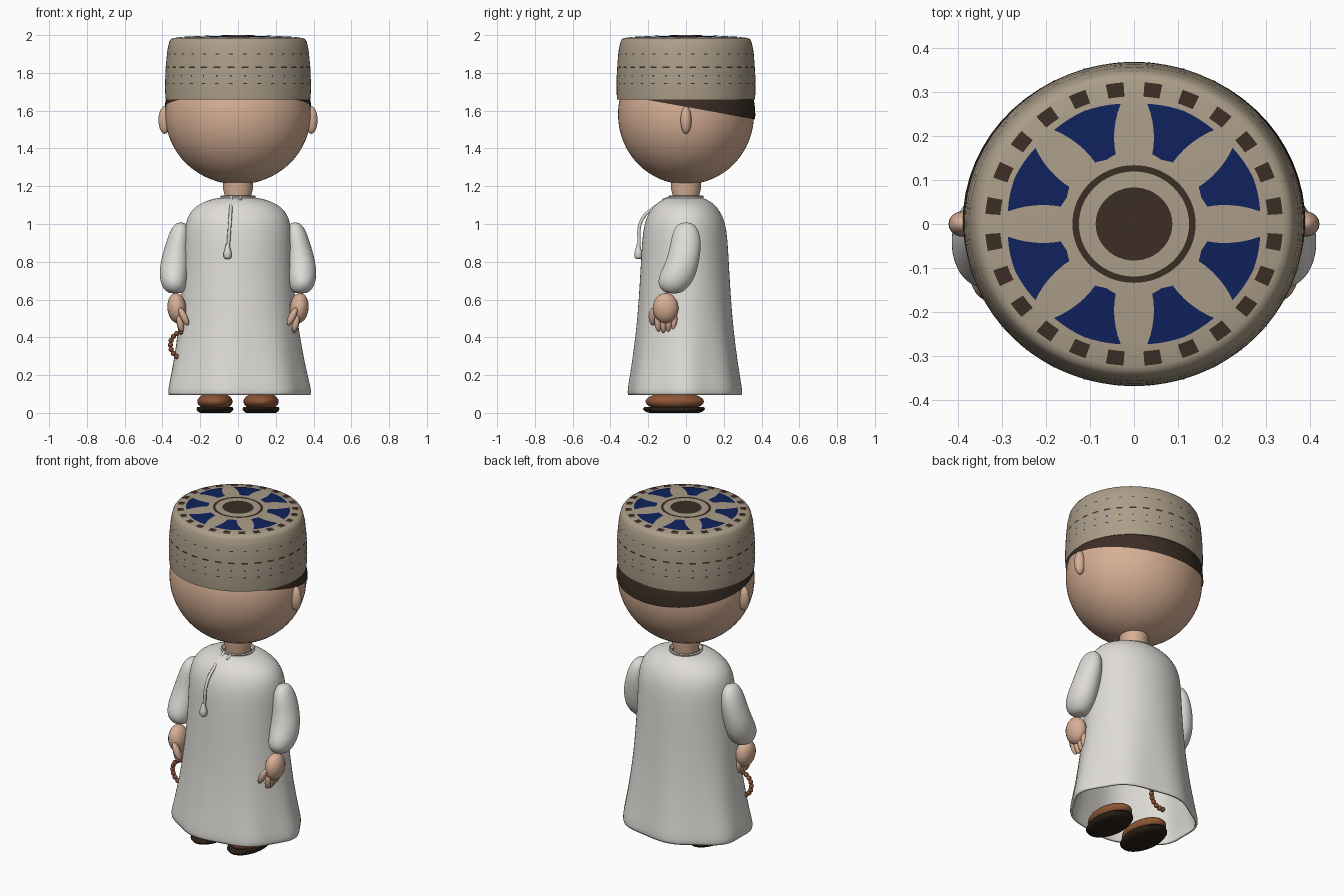
import bpy, bmesh, math
from mathutils import Matrix, Euler, Vector

if "Cube" in bpy.data.objects:
    bpy.data.objects.remove(bpy.data.objects["Cube"])


def material(name, r, g, b):
    m = bpy.data.materials.new(name)
    m.use_nodes = True
    m.diffuse_color = (r, g, b, 1)
    m.node_tree.nodes["Principled BSDF"].inputs["Base Color"].default_value = (r, g, b, 1)
    return m


CLOTH = material("white cloth", .74, .72, .68)
SKIN = material("skin", .68, .43, .30)
FELT = material("tan felt", .41, .34, .25)
DARK = material("dark brown", .045, .027, .018)
BLUE = material("navy blue", .005, .016, .11)
LEATHER = material("brown leather", .27, .09, .035)
SOLE = material("sole", .022, .014, .009)
BEAD = material("bead wood", .24, .08, .035)


def finish(name, bm, mat, angle=60):
    bmesh.ops.recalc_face_normals(bm, faces=bm.faces[:])
    mesh = bpy.data.meshes.new(name)
    bm.to_mesh(mesh)
    bm.free()
    mesh.materials.append(mat)
    ob = bpy.data.objects.new(name, mesh)
    bpy.context.collection.objects.link(ob)
    bpy.ops.object.select_all(action='DESELECT')
    ob.select_set(True)
    bpy.context.view_layer.objects.active = ob
    bpy.ops.object.shade_smooth_by_angle(angle=math.radians(angle))
    return ob


def add_ball(bm, at, size, rot=(0, 0, 0), n=24):
    mat = Matrix.LocRotScale(Vector(at), Euler(rot), Vector(size))
    bmesh.ops.create_uvsphere(bm, u_segments=n, v_segments=n // 2, radius=1, matrix=mat)


def ball(name, mat, at, size, rot=(0, 0, 0), n=24):
    bm = bmesh.new()
    add_ball(bm, at, size, rot, n)
    return finish(name, bm, mat)


def loft(name, mat, rings, n=48, caps=True, fold=None, smooth=0):
    """Skin elliptical rings given as (x, y, z, rx, ry)."""
    bm = bmesh.new()
    loops = []
    for x, y, z, rx, ry in rings:
        loop = []
        for i in range(n):
            a = math.tau * i / n
            k = fold(a, z) if fold else 1
            loop.append(bm.verts.new((x + rx * k * math.cos(a), y + ry * k * math.sin(a), z)))
        loops.append(loop)
    for lo, hi in zip(loops, loops[1:]):
        for i in range(n):
            j = (i + 1) % n
            bm.faces.new((lo[i], lo[j], hi[j], hi[i]))
    if caps:
        bm.faces.new(loops[0])
        bm.faces.new(loops[-1])
    ob = finish(name, bm, mat)
    if smooth:
        ob.modifiers.new("smooth", 'SUBSURF').levels = smooth
    return ob


def cord(name, mat, points, radius):
    cu = bpy.data.curves.new(name, 'CURVE')
    cu.dimensions = '3D'
    cu.bevel_depth = radius
    cu.bevel_resolution = 3
    cu.use_fill_caps = True
    sp = cu.splines.new('BEZIER')
    sp.bezier_points.add(len(points) - 1)
    for p, co in zip(sp.bezier_points, points):
        p.co = co
        p.handle_left_type = p.handle_right_type = 'AUTO'
    cu.materials.append(mat)
    ob = bpy.data.objects.new(name, cu)
    bpy.context.collection.objects.link(ob)


# Head, ears, hair and neck
ball("head", SKIN, (0, 0, 1.58), (.385, .36, .37), n=64)
bm = bmesh.new()
add_ball(bm, (0, 0, 1.58), (.391, .367, .372), n=64)
bmesh.ops.bisect_plane(bm, geom=bm.verts[:] + bm.edges[:] + bm.faces[:],
                       plane_co=(0, 0, 1.62), plane_no=(0, .18, 1), clear_inner=True)
finish("hair", bm, DARK)
loft("neck", SKIN, [(0, .0, z, r, r) for z, r in ((1.08, .07), (1.15, .07), (1.19, .08), (1.26, .078))])
for s, side in ((1, "left"), (-1, "right")):
    ball(side + "_ear", SKIN, (s * .388, 0, 1.55), (.033, .029, .073))

# Cap: upright band, rounded rim and slightly domed crown
RATIO = .953
BAND = [(.383, 1.66), (.386, 1.70), (.385, 1.78), (.381, 1.85), (.374, 1.92),
        (.364, 1.965), (.354, 1.98), (.34, 1.985)]


def crown_z(r):
    return 1.997 - .012 * (r / .34) ** 2


def band_r(z):
    for (r0, z0), (r1, z1) in zip(BAND, BAND[1:]):
        if z0 <= z <= z1:
            return r0 + (r1 - r0) * (z - z0) / (z1 - z0)


profile = BAND + [(r, crown_z(r)) for r in (.28, .2, .1, .01)]
loft("cap", FELT, [(0, 0, z, r, r * RATIO) for r, z in profile], n=96)


def patch(bm, point, u_steps, v_steps):
    """Thin grid patch; point(u, v) maps the unit square to space."""
    grid = [[bm.verts.new(point(u / u_steps, v / v_steps)) for u in range(u_steps + 1)]
            for v in range(v_steps + 1)]
    for a, b in zip(grid, grid[1:]):
        for i in range(u_steps):
            bm.faces.new((a[i], a[i + 1], b[i + 1], b[i]))


def on_crown(r, a):
    return (r * math.cos(a), r * RATIO * math.sin(a), crown_z(r) + .003)


def on_band(z, a):
    r = band_r(z) + .002
    return (r * math.cos(a), r * RATIO * math.sin(a), z)


# Embroidered petals, rings and squares on the crown
bm = bmesh.new()
for k in range(8):
    mid = math.radians(22.5 + 45 * k)

    def petal(u, v):
        half = math.radians(8.5 + 8 * v ** 1.5)
        edge = abs(2 * u - 1)
        r0, r1 = .165 + .006 * edge, .292 - .004 * edge
        return on_crown(r0 + (r1 - r0) * v, mid + half * (2 * u - 1))
    patch(bm, petal, 8, 6)
finish("crown_petals", bm, BLUE)

bm = bmesh.new()
for r0, r1 in ((.001, .087), (.125, .14)):
    patch(bm, lambda u, v: on_crown(r0 + (r1 - r0) * v, math.tau * u), 64, 2)
for k in range(24):
    mid = math.radians(7.5 + 15 * k)
    patch(bm, lambda u, v: on_crown(.304 + .034 * v, mid + .12 * (u - .5)), 3, 2)
finish("crown_rings_and_squares", bm, DARK)


# Stitching around the band
def stitches(name, mat, rows):
    bm = bmesh.new()
    for z, height, count, width in rows:
        for k in range(count):
            mid = math.tau * (k + .5) / count
            patch(bm, lambda u, v: on_band(z + height * (v - .5), mid + width * (u - .5)), 2, 1)
    finish(name, bm, mat)


stitches("band_stitches", DARK, [(1.83, .009, 32, .1), (1.9, .005, 32, .05), (1.745, .005, 32, .05)])
stitches("band_dots", BLUE, [(1.785, .008, 32, .02)])


# Robe: flared, with folds growing toward the hem
def folds(a, z):
    w = max(0, (.75 - z) / .65)
    return 1 + .026 * w ** 1.3 * math.cos(7 * a)


robe_rings = [(.095, .375, .298), (.115, .382, .303), (.2, .361, .288), (.35, .333, .268),
              (.5, .311, .251), (.7, .293, .238), (.85, .287, .23), (.97, .284, .222),
              (1.04, .268, .202), (1.09, .232, .17), (1.12, .175, .135), (1.135, .125, .105),
              (1.14, .08, .08)]
robe = loft("robe", CLOTH, [(0, -.006, z, rx, ry) for z, rx, ry in robe_rings],
            n=64, caps=False, fold=folds, smooth=1)
shell = robe.modifiers.new("thickness", 'SOLIDIFY')
shell.thickness = .012
loft("collar", CLOTH, [(0, 0, z, r, r) for z, r in ((1.125, .088), (1.146, .095), (1.15, .088), (1.13, .078))],
     caps=False)

# Neck cord with its tassel
cord("tassel_cord", CLOTH, [(-.035, -.085, 1.14), (-.037, -.15, 1.10), (-.042, -.235, 1.02),
                            (-.052, -.25, .88)], .009)
loft("tassel", CLOTH, [(-.055, -.252, z, r, r) for z, r in
                       ((.815, .012), (.825, .021), (.85, .021), (.875, .013), (.895, .009))], n=16)
cord("collar_tab", CLOTH, [(.012, -.085, 1.14), (.014, -.125, 1.125)], .008)

# Sleeves, hands and shoes
SLEEVE = [(.302, 0, 1.008, .015, .02), (.304, 0, .995, .037, .05), (.31, 0, .95, .056, .074),
          (.322, -.002, .88, .066, .083), (.334, -.018, .8, .077, .088), (.34, -.045, .73, .077, .098),
          (.338, -.062, .68, .07, .088), (.334, -.068, .645, .052, .058), (.332, -.068, .632, .025, .03)]
for s, side in ((1, "left"), (-1, "right")):
    loft(side + "_sleeve", CLOTH, [(s * x, y, z, rx, ry) for x, y, z, rx, ry in SLEEVE], n=24, smooth=2)
    bm = bmesh.new()
    add_ball(bm, (s * .324, -.108, .555), (.05, .068, .08), (0, s * .1, 0))
    for i in range(4):
        add_ball(bm, (s * .306, -.15 + .029 * i, .47 + .006 * abs(i - 1)), (.018, .017, .048),
                 (.12 - .08 * i, s * .2, 0), 16)
    add_ball(bm, (s * .287, -.176, .51), (.019, .022, .052), (0, s * .45, 0), 16)
    finish(side + "_hand", bm, SKIN)
    ball(side + "_shoe", LEATHER, (s * .122, -.06, .06), (.093, .155, .05), n=32)
    loft(side + "_sole", SOLE, [(s * .122, -.063, z, .098 * k, .165 * k) for z, k in
                                ((0, .8), (.008, .93), (.02, 1), (.03, .96))], n=40)

# String of beads held in the right hand
bm = bmesh.new()
for i in range(18):
    a = math.tau * i / 18
    add_ball(bm, (-.29 + .068 * math.cos(a), -.115, .36 + .07 * math.sin(a)), (.014,) * 3, n=12)
finish("prayer_beads", bm, BEAD)
